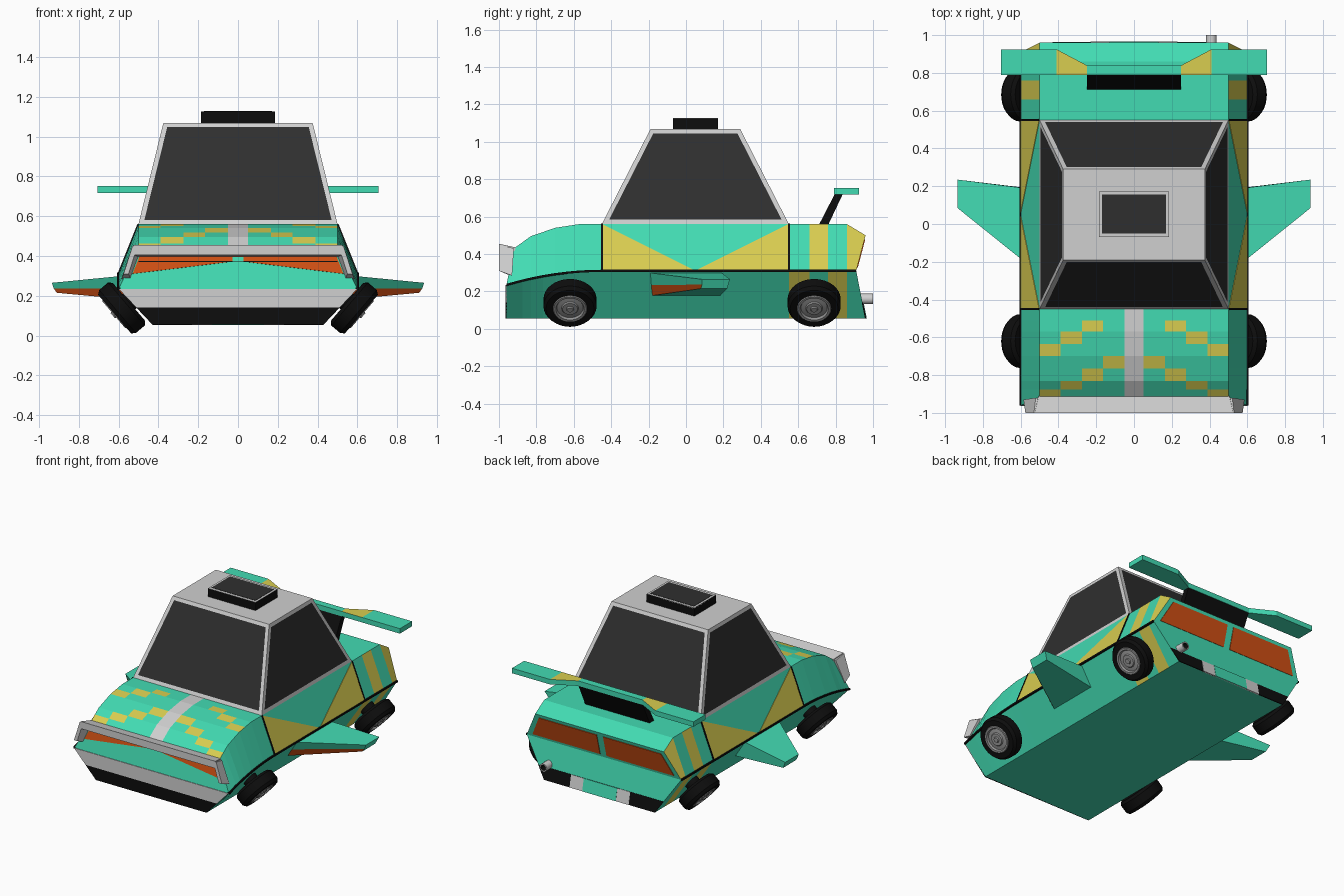
import bpy, bmesh, math
from mathutils import Vector

cube = bpy.data.objects.get("Cube")
if cube:
    bpy.data.objects.remove(cube)

COLOURS = {
    "green": (0.055, 0.71, 0.45), "yellow": (0.69, 0.61, 0.08), "light_grey": (0.63, 0.63, 0.63),
    "glass": (0.028, 0.028, 0.028), "black": (0.004, 0.004, 0.004), "orange": (0.64, 0.08, 0.007),
    "hub_grey": (0.3, 0.3, 0.3),
}
MATS = {}
for key, rgb in COLOURS.items():
    m = bpy.data.materials.new(key)
    m.use_nodes = True
    m.diffuse_color = (*rgb, 1)
    m.node_tree.nodes["Principled BSDF"].inputs["Base Color"].default_value = (*rgb, 1)
    MATS[key] = m

SIDES = ((1, "left"), (-1, "right"))


def finish(name, bm, used):
    mesh = bpy.data.meshes.new(name)
    bm.to_mesh(mesh)
    bm.free()
    for key in used:
        mesh.materials.append(MATS[key])
    ob = bpy.data.objects.new(name, mesh)
    bpy.context.scene.collection.objects.link(ob)
    return ob


def loft(name, rings, mat, rule=None, caps=None, inset=None):
    """Skin closed rings; rule(segment, side) may name another colour."""
    bm = bmesh.new()
    used = [mat]
    loops = [[bm.verts.new(p) for p in ring] for ring in rings]
    n = len(loops[0])
    walls = []
    for i in range(len(loops) - 1):
        for j in range(n):
            k = (j + 1) % n
            f = bm.faces.new((loops[i][j], loops[i][k], loops[i + 1][k], loops[i + 1][j]))
            key = (rule(i, j) if rule else None) or mat
            if key not in used:
                used.append(key)
            f.material_index = used.index(key)
            walls.append(f)
    ends = []
    for ring in (loops[0], loops[-1]):
        for cap in caps or [range(n)]:
            ends.append(bm.faces.new([ring[j] for j in cap]))
    bmesh.ops.recalc_face_normals(bm, faces=bm.faces)
    if inset:
        where, width, key = inset
        faces = walls if where == "walls" else [ends[-1]]
        used.append(key)
        bmesh.ops.inset_individual(bm, faces=faces, thickness=width, use_even_offset=True)
        for f in faces:
            f.material_index = len(used) - 1
    return finish(name, bm, used)


def plate(name, pts, direction, mat, thick=0.005):
    d = Vector(direction).normalized() * thick
    return loft(name, [[Vector(p) - d for p in pts], [Vector(p) + d for p in pts]], mat)


def rect(hx, y0, y1, z):
    return [(-hx, y0, z), (hx, y0, z), (hx, y1, z), (-hx, y1, z)]


# Body shell: cross-sections along the length
def belt_z(y):
    return 0.31 - 0.075 * max(0, (-0.45 - y) / 0.51) ** 2


hood = [(-0.92, 0.43), (-0.83, 0.495), (-0.70, 0.54), (-0.57, 0.56), (-0.45, 0.56)]
tops = []
for (ya, za), (yb, zb) in zip(hood, hood[1:]):
    tops += [(ya, za), ((ya + yb) / 2, (za + zb) / 2)]
tops += [(y, 0.56) for y in (-0.45, 0.55, 0.66, 0.76, 0.86)] + [(0.96, 0.50)]
cols = [0.05, 0.165, 0.275, 0.39, 0.5]
cols = [-x for x in reversed(cols)] + cols
belt = []
rings = []
for i, (y, z) in enumerate(tops):
    low = -0.96 if i == 0 else y
    by = 0.91 if y > 0.9 else low
    bz = belt_z(by)
    belt.append((by, bz))
    rings.append([(-0.43, low, 0.055), (-0.6, by, bz)] + [(x, y, z) for x in cols]
                 + [(0.6, by, bz), (0.43, low, 0.055)])


def body_colour(i, j):
    if i < 8 and 2 <= j <= 10:
        row, col = 7 - i, abs(j - 6)
        if col == 0:
            return "light_grey"
        if row > 0 and col == (row + 1 if row < 4 else row - 3):
            return "yellow"
    if (j in (1, 11) and i in (10, 12)) or (j in (0, 12) and i in (9, 11)):
        return "yellow"


loft("body", rings, "green", body_colour, caps=[(0, 1, 12, 13), range(1, 13)])


# Side trim and painted door triangles
def flank(s, y, z):
    return (s * (0.6 - 0.4 * (z - 0.31)), y, z)


for s, side in SIDES:
    out = (s, 0, 0.4)
    for end, y in (("front", -0.45), ("rear", 0.55)):
        plate(f"{side}_door_{end}_triangle", [flank(s, y, 0.56), flank(s, y, 0.31), flank(s, 0.05, 0.31)],
              out, "yellow", 0.003)
        plate(f"{side}_door_{end}_gap", [flank(s, y + a, z) for a, z in
              ((-0.005, 0.31), (0.005, 0.31), (0.005, 0.56), (-0.005, 0.56))], out, "black", 0.005)
    loft(f"{side}_belt_trim", [[(s * 0.59, y, z - 0.006), (s * 0.607, y, z - 0.006),
         (s * 0.607, y, z + 0.006), (s * 0.59, y, z + 0.006)] for y, z in belt], "black")

# Cabin with inset windows, and the roof hatch
loft("cabin", [rect(0.5, -0.45, 0.55, 0.56), rect(0.375, -0.19, 0.29, 1.068)], "light_grey",
     inset=("walls", 0.024, "glass"))
loft("roof_hatch", [rect(0.185, -0.07, 0.172, 1.06), rect(0.185, -0.07, 0.172, 1.125)], "black")
plate("roof_hatch_rim", rect(0.185, -0.07, 0.172, 1.123), (0, 0, 1), "light_grey", 0.003)
plate("roof_hatch_glass", rect(0.17, -0.05, 0.155, 1.125), (0, 0, 1), "glass", 0.003)


# Nose: lights, bumper panels and protruding frame
def nose(x, z):
    return (x, -0.92 - 0.205 * (0.43 - z), z)


ahead = (0, -1, 0.2)
plate("headlight", [nose(x, z) for x, z in
      ((-0.49, 0.41), (0.49, 0.41), (0.53, 0.31), (0, 0.375), (-0.53, 0.31))], ahead, "orange", 0.004)
plate("headlight_line", [nose(x, z) for x, z in
      ((-0.5, 0.374), (0.5, 0.374), (0.5, 0.369), (-0.5, 0.369))], ahead, "black")
plate("nose_badge", [nose(x, z) for x, z in
      ((-0.028, 0.394), (0.028, 0.394), (0.028, 0.37), (-0.028, 0.37))], ahead, "green", 0.007)


def front_band(name, z0, z1, mat):
    w0, w1 = (0.43 + 0.17 * (z - 0.055) / 0.18 for z in (z0, z1))
    plate(name, [(-w0, -0.96, z0), (w0, -0.96, z0), (w1, -0.96, z1), (-w1, -0.96, z1)], (0, -1, 0), mat, 0.004)


front_band("front_bumper", 0.055, 0.14, "black")
front_band("front_panel", 0.14, 0.235, "light_grey")
loft("nose_frame_top", [[(s * 0.505, -0.91, 0.435), (s * 0.525, -1, 0.455), (s * 0.53, -1, 0.405),
     (s * 0.51, -0.92, 0.395)] for s in (-1, 1)], "light_grey")
for s, side in SIDES:
    loft(f"{side}_nose_frame_post", [
        [(s * 0.49, -0.92, 0.43), (s * 0.505, -1, 0.45), (s * 0.53, -1, 0.45), (s * 0.52, -0.92, 0.43)],
        [(s * 0.54, -0.94, 0.285), (s * 0.55, -1, 0.31), (s * 0.575, -1, 0.31), (s * 0.585, -0.93, 0.285)],
    ], "light_grey")

# Tail: lights, bumper and exhaust
for s, side in SIDES:
    plate(f"{side}_tail_light", [(s * x, 0.91 + 0.05 * v, 0.31 + 0.19 * v) for x, v in
          ((0.025, 0.1), (0.55, 0.1), (0.475, 0.88), (0.025, 0.88))], (0, 1, -0.26), "orange", 0.004)


def tail_band(name, x0, x1, x2, x3, mat, thick=0.004):
    pts = [(x0, 0.96, 0.055), (x1, 0.96, 0.055), (x2, 0.943, 0.14), (x3, 0.943, 0.14)]
    plate(name, pts, (0, 1, 0.2), mat, thick)


tail_band("rear_bumper", -0.43, 0.43, 0.487, -0.487, "black", 0.003)
tail_band("rear_bumper_pads", -0.23, 0.23, 0.23, -0.23, "light_grey", 0.005)
tail_band("rear_plate", -0.13, 0.13, 0.13, -0.13, "green", 0.007)


def circle(centre, axis, r, n):
    axis = Vector(axis).normalized()
    u = Vector((0, 1, 0)) if abs(axis.y) < 0.9 else Vector((1, 0, 0))
    v = axis.cross(u)
    return [Vector(centre) + r * (math.cos(a) * u + math.sin(a) * v)
            for a in (math.tau * k / n for k in range(n))]


def smooth(ob):
    bpy.ops.object.select_all(action="DESELECT")
    ob.select_set(True)
    bpy.context.view_layer.objects.active = ob
    bpy.ops.object.shade_smooth_by_angle(angle=math.radians(30))


smooth(loft("exhaust_pipe", [circle((0.41, y, 0.16), (0, 1, 0), r, 16) for y, r in
            ((0.9, 0.028), (1.0, 0.028), (1.0, 0.02), (0.96, 0.018))], "light_grey",
            lambda i, j: "black" if i == 2 else None))

# Spoiler: waisted wing on a leaning support
loft("spoiler_support", [rect(0.25, 0.71, 0.76, 0.555), rect(0.25, 0.795, 0.838, 0.72)], "black")
loft("spoiler_wing", [[(x, 0.79, 0.717), (x, y, 0.717), (x, y, 0.752), (x, 0.79, 0.752)] for x, y in
     ((-0.705, 0.925), (-0.41, 0.925), (-0.25, 0.84), (0.25, 0.84), (0.41, 0.925), (0.705, 0.925))],
     "green", lambda i, j: "yellow" if j == 2 and i in (1, 3) else None)

# Side fins with an orange lower leading face
for s, side in SIDES:
    loft(f"{side}_fin", [
        [(s * 0.58, -0.2, 0.30), (s * 0.53, -0.2, 0.235), (s * 0.48, -0.2, 0.175),
         (s * 0.48, 0.18, 0.175), (s * 0.58, 0.19, 0.30)],
        [(s * 0.935, 0.085, 0.265), (s * 0.925, 0.085, 0.236), (s * 0.91, 0.08, 0.215),
         (s * 0.91, 0.22, 0.215), (s * 0.935, 0.235, 0.265)],
    ], "green", lambda i, j: "orange" if j == 1 else None)

# Tilted wheels: turned tyre, rim rings and hub in one profile (radius, offset)
PROFILE = [(0.05, -0.16), (0.05, -0.095), (0.125, -0.095), (0.142, -0.078), (0.142, -0.02), (0.128, 0),
           (0.092, 0), (0.088, 0.005), (0.076, 0.005), (0.07, -0.008), (0.045, -0.004), (0.04, 0.004),
           (0.02, 0.004), (0.016, 0.012), (0.005, 0.012)]
for s, side in SIDES:
    axis = Vector((s * 0.76, 0, -0.65)).normalized()
    for end, y in (("front", -0.62), ("rear", 0.685)):
        hub = Vector((s * 0.62, y, 0.108))
        wheel = loft(f"{side}_{end}_wheel", [circle(hub + axis * h, axis, r, 32) for r, h in PROFILE], "hub_grey",
                     lambda i, j: "black" if i < 6 else None)
        smooth(wheel)
